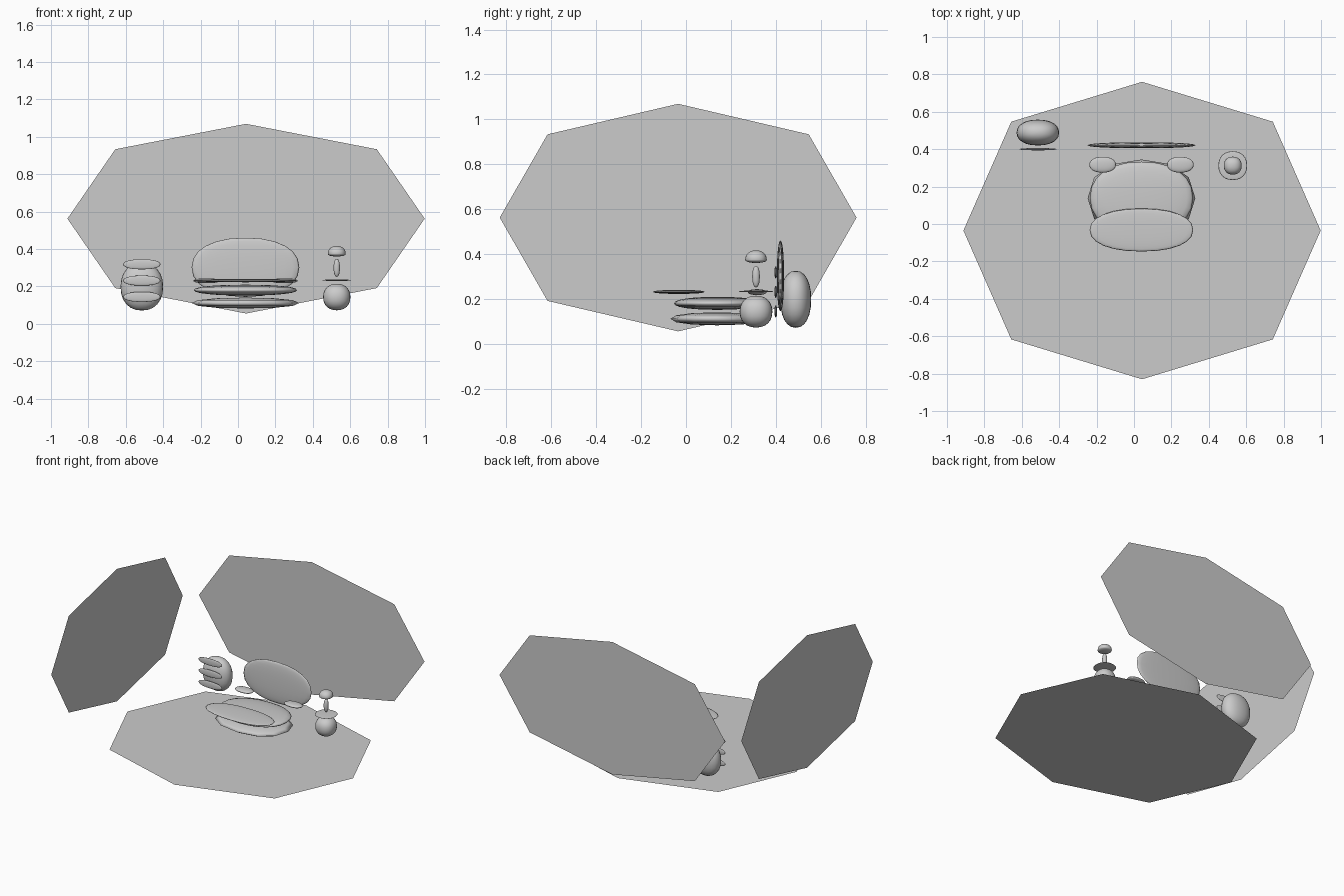
import bpy, bmesh
from math import sin, cos, pi, copysign

if "Cube" in bpy.data.objects:
    bpy.data.objects.remove(bpy.data.objects["Cube"])

EPS = 0.9  # slightly boxy super-ellipsoid rounding


def sp(v):
    return copysign(abs(v) ** EPS, v) if abs(v) > 1e-9 else 0.0


def finish(name, bm, smooth):
    bmesh.ops.recalc_face_normals(bm, faces=bm.faces)
    for f in bm.faces:
        f.smooth = smooth
    me = bpy.data.meshes.new(name)
    bm.to_mesh(me)
    bm.free()
    ob = bpy.data.objects.new(name, me)
    bpy.context.collection.objects.link(ob)
    return ob


def blob(name, c, r, seg=24, low=None):
    """Super-ellipsoid at c with radii r; low = separate lower z radius."""
    bm = bmesh.new()
    bmesh.ops.create_uvsphere(bm, u_segments=seg, v_segments=seg // 2, radius=1)
    for v in bm.verts:
        x, y, z = v.co
        h = (x * x + y * y) ** 0.5
        k = sp(h) / h if h > 1e-6 else 0
        cx, cy = (x / h, y / h) if h > 1e-6 else (0, 0)
        rz = low if (low and z < 0) else r[2]
        v.co = (c[0] + r[0] * sp(h) * sp(cx), c[1] + r[1] * sp(h) * sp(cy), c[2] + rz * sp(z))
    return finish(name, bm, True)


def panel(name, place, ra, rb):
    """Flat eight-sided sheet; place maps 2D to 3D."""
    bm = bmesh.new()
    ring = [bm.verts.new(place(ra * sp(cos(i * pi / 4)), rb * sp(sin(i * pi / 4)))) for i in range(8)]
    bm.faces.new(ring)
    return finish(name, bm, False)


# room shell
panel("floor", lambda a, b: (0.043 + a, -0.035 + b, 0), 0.955, 0.795)
panel("back_wall", lambda a, b: (0.043 + a, 0.83, 0.562 + b), 0.955, 0.507)
panel("left_wall", lambda a, b: (-1.0, -0.035 + a, 0.562 + b), 0.795, 0.507)

# bed
BX = 0.04
blob("bed_frame", (BX, 0.138, 0.111), (0.288, 0.207, 0.029), 12)
blob("mattress", (BX, 0.14, 0.18), (0.276, 0.193, 0.029))
blob("blanket", (BX, -0.032, 0.231), (0.277, 0.115, 0.009))
blob("headboard", (BX, 0.421, 0.302), (0.288, 0.016, 0.158))
for side, s in (("left", -1), ("right", 1)):
    blob("pillow_" + side, (BX + s * 0.208, 0.317, 0.23), (0.071, 0.042, 0.013))

# nightstand with lamp
NX, NY = 0.528, 0.312
blob("nightstand", (NX, NY, 0.143), (0.073, 0.073, 0.071))
blob("nightstand_top", (NX, NY, 0.233), (0.077, 0.077, 0.004))
blob("lamp_stem", (NX, NY, 0.299), (0.017, 0.017, 0.048))
blob("lamp_shade", (NX, NY, 0.374), (0.048, 0.048, 0.042), low=0.014)

# dresser with three drawer fronts
blob("dresser", (-0.514, 0.489, 0.198), (0.114, 0.069, 0.127))
for i, z in enumerate((0.144, 0.231, 0.318)):
    blob(f"drawer_front_{i + 1}", (-0.514, 0.4, z), (0.1, 0.006, 0.027))
